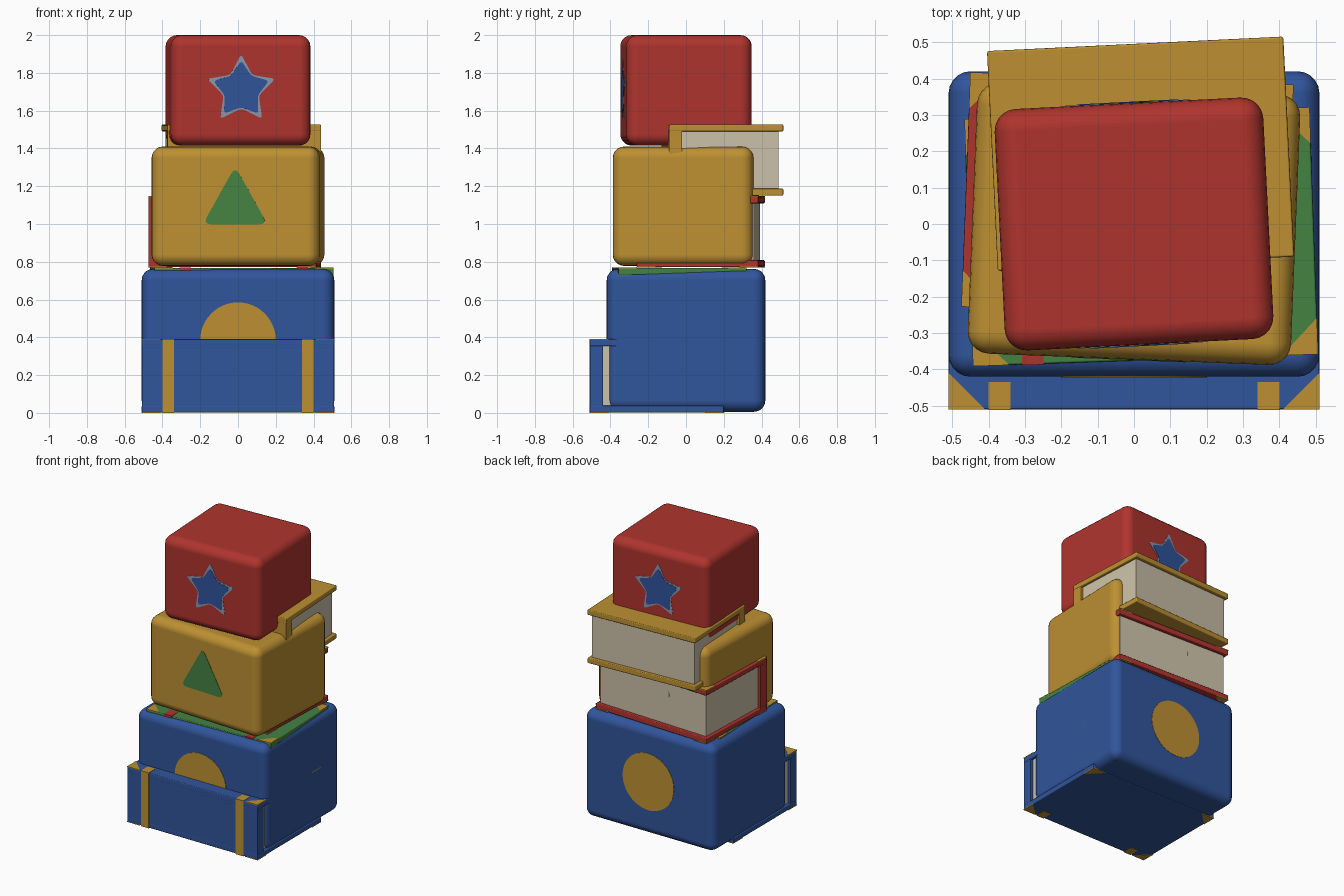
import bpy, math
from mathutils import Vector

if "Cube" in bpy.data.objects:
    bpy.data.objects.remove(bpy.data.objects["Cube"])

def material(name, rgb):
    m = bpy.data.materials.new(name)
    m.diffuse_color = (*rgb, 1)
    m.use_nodes = True
    m.node_tree.nodes["Principled BSDF"].inputs["Base Color"].default_value = m.diffuse_color
    return m

RED = material("red", (0.43, 0.034, 0.027))
BLUE = material("blue", (0.030, 0.090, 0.33))
YELLOW = material("mustard", (0.51, 0.28, 0.032))
GREEN = material("green", (0.058, 0.225, 0.055))
PAPER = material("paper", (0.61, 0.54, 0.40))
GREY = material("grey blue", (0.26, 0.31, 0.41))

def mesh_object(name, verts, faces, mat, parent):
    me = bpy.data.meshes.new(name)
    me.from_pydata(verts, [], faces)
    me.materials.append(mat)
    ob = bpy.data.objects.new(name, me)
    bpy.context.collection.objects.link(ob)
    ob.parent = parent
    return ob

def prism(name, pts, a, b, mat, parent, upright=False):
    """Extrude a counter-clockwise outline from a to b along z, or along -y when upright."""
    n = len(pts)
    put = (lambda p, h: (p[0], -h, p[1])) if upright else (lambda p, h: (p[0], p[1], h))
    verts = [put(p, a) for p in pts] + [put(p, b) for p in pts]
    faces = [tuple(reversed(range(n))), tuple(range(n, 2 * n))]
    faces += [(i, (i + 1) % n, n + (i + 1) % n, n + i) for i in range(n)]
    return mesh_object(name, verts, faces, mat, parent)

def box(name, x0, x1, y0, y1, z0, z1, mat, parent, bevel=0, segments=2):
    ob = prism(name, [(x0, y0), (x1, y0), (x1, y1), (x0, y1)], z0, z1, mat, parent)
    if bevel:
        mod = ob.modifiers.new("round", 'BEVEL')
        mod.width, mod.segments = bevel, segments
        for p in ob.data.polygons:
            p.use_smooth = True
        mod.harden_normals = True
    return ob

def pivot(name, x, y, deg):
    e = bpy.data.objects.new(name, None)
    bpy.context.collection.objects.link(e)
    e.location = (x, y, 0)
    e.rotation_euler.z = math.radians(deg)
    e.hide_render = True
    return e

def rounded(pts, r):
    """Cut each corner of an outline with a short curve."""
    out = []
    for i, p in enumerate(pts):
        p, q, s = Vector(p), Vector(pts[i - 1]), Vector(pts[(i + 1) % len(pts)])
        a, b = p + (q - p).normalized() * r, p + (s - p).normalized() * r
        for t in (0, 0.33, 0.67, 1):
            out.append(tuple(a * (1 - t) ** 2 + p * 2 * t * (1 - t) + b * t * t))
    return out

def ring(n, radius, z, inner=None):
    count = n * 2 if inner else n
    return [((inner if inner and i % 2 else radius) * math.sin(-2 * math.pi * i / count),
             z + (inner if inner and i % 2 else radius) * math.cos(2 * math.pi * i / count))
            for i in range(count)]

# Toy blocks: rounded body with badges on front and back
def block(name, w, d, z0, z1, deg, mat, bevel, badges):
    e = pivot(name + "_pivot", 0, 0, deg)
    box(name, -w / 2, w / 2, -d / 2, d / 2, z0, z1, mat, e, bevel, 5)
    for k, (label, pts, m) in enumerate(badges):
        for side in ("front", "back"):
            h = d / 2 + 0.002 * (k + 1)
            a, b = (h - 0.006, h) if side == "front" else (-h, 0.006 - h)
            prism(f"{name}_{label}_{side}", pts, a, b, m, e, True)

block("bottom_block", 1.02, 0.84, 0.006, 0.762, 0, BLUE, 0.06,
      [("circle", ring(48, 0.2, 0.385), YELLOW)])
block("middle_block", 0.89, 0.745, 0.778, 1.41, -2.3, YELLOW, 0.06,
      [("triangle", rounded([(-0.172, 0.998), (0.172, 0.998), (0, 1.305)], 0.045), GREEN)])
block("top_block", 0.74, 0.665, 1.415, 2.0, 2.9, RED, 0.06,
      [("star_border", rounded(ring(5, 0.19, 1.71, 0.098), 0.02), GREY),
       ("star", rounded(ring(5, 0.155, 1.71, 0.092), 0.02), BLUE)])

# Books: two covers, spine at the front, inset pages, corner plates and spine bands
def book(name, x, y, deg, w, d, z0, z1, mat, trim=None, band=None, bx=0.37):
    e = pivot(name + "_pivot", x, y, deg)
    X, Y, t = w / 2, d / 2, 0.037
    for part, a in (("bottom_cover", z0), ("top_cover", z1 - t)):
        box(f"{name}_{part}", -X, X, -Y, Y, a, a + t, mat, e, 0.006)
    box(name + "_spine", -X + 0.002, X - 0.002, -Y + 0.001, -Y + 0.07, z0 + 0.01, z1 - 0.01, mat, e)
    box(name + "_pages", -X + 0.02, X - 0.02, -Y + 0.06, Y - 0.025, z0 + t, z1 - t, PAPER, e)
    for sx in (-1, 1):
        if trim:
            for sy in (-1, 1):
                pts = [(sx * X, sy * Y), (sx * (X - 0.1), sy * Y), (sx * X, sy * (Y - 0.1))]
                if sx * sy < 0:
                    pts.reverse()
                for a, b in ((z0 - 0.002, z0 + 0.004), (z1 - 0.004, z1 + 0.002)):
                    prism(name + "_corner", pts, a, b, trim, e)
        if band:
            u, v = sx * bx - 0.03, sx * bx + 0.03
            box(name + "_band", u, v, -Y - 0.002, -Y + 0.005, z0 - 0.002, z1 + 0.002, band, e)
            for a, b in ((z0 - 0.002, z0 + 0.004), (z1 - 0.004, z1 + 0.002)):
                box(name + "_band_end", u, v, -Y, -Y + 0.075, a, b, band, e)

book("blue_book", 0, -0.155, 0, 1.02, 0.71, 0.002, 0.39, BLUE, YELLOW, YELLOW)
book("green_book", 0.02, -0.035, 2.0, 0.95, 0.68, 0.394, 0.768, GREEN, YELLOW, RED, 0.31)
book("red_book", -0.018, 0.078, -2.2, 0.89, 0.645, 0.772, 1.146, RED, YELLOW)
book("yellow_book", 0.018, 0.193, 2.8, 0.816, 0.606, 1.15, 1.527, YELLOW)
